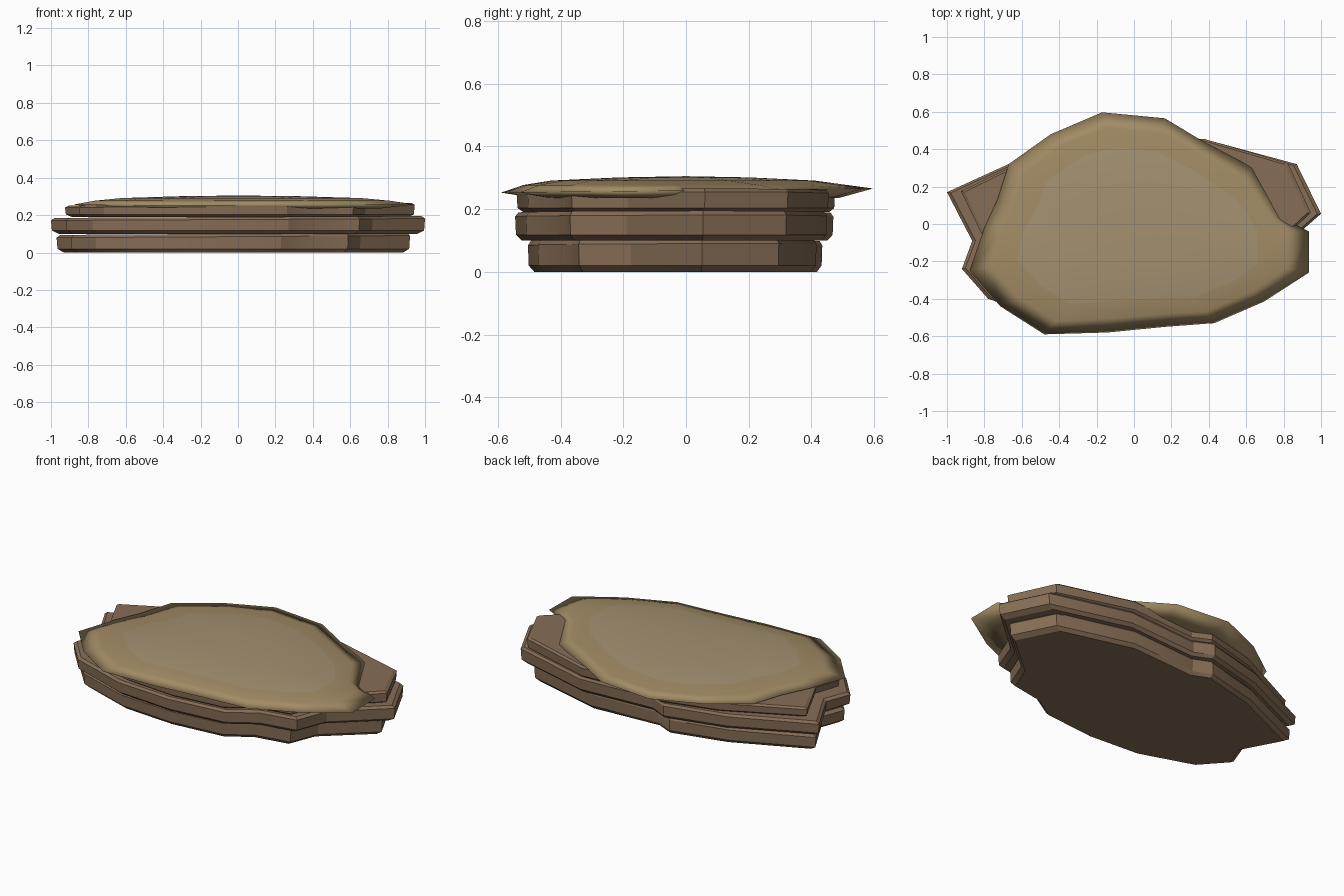
import bpy, bmesh, math

if "Cube" in bpy.data.objects:
    bpy.data.objects.remove(bpy.data.objects["Cube"])


def material(name, color):
    m = bpy.data.materials.new(name)
    m.diffuse_color = (*color, 1)
    m.use_nodes = True
    m.node_tree.nodes["Principled BSDF"].inputs["Base Color"].default_value = m.diffuse_color
    return m


def skin(bm, rings):
    """Bridge successive closed rings of points; return vertex rings and quads."""
    vr = [[bm.verts.new(p) for p in ring] for ring in rings]
    quads = []
    for a, b in zip(vr, vr[1:]):
        n = len(a)
        quads.append([bm.faces.new((a[i], a[(i + 1) % n], b[(i + 1) % n], b[i]))
                      for i in range(n)])
    return vr, quads


def finish(bm, name, mats, angle):
    bmesh.ops.recalc_face_normals(bm, faces=bm.faces)
    me = bpy.data.meshes.new(name)
    bm.to_mesh(me)
    bm.free()
    for m in mats:
        me.materials.append(m)
    ob = bpy.data.objects.new(name, me)
    bpy.context.collection.objects.link(ob)
    bpy.ops.object.select_all(action='DESELECT')
    ob.select_set(True)
    bpy.context.view_layer.objects.active = ob
    bpy.ops.object.shade_smooth_by_angle(angle=math.radians(angle))
    return ob


stone = material("brown_stone", (0.24, 0.155, 0.092))
rim = material("sandy_rim", (0.36, 0.26, 0.13))
sand = material("pale_sand", (0.37, 0.285, 0.165))

# Shared notched outline of the stone slabs
OUTLINE = [(-1, .17), (-.865, -.09), (-.92, -.24), (-.78, -.40), (-.43, -.52),
           (-.08, -.545), (.27, -.51), (.43, -.41), (.65, -.37), (.72, -.19),
           (1, .055), (.87, .32), (.39, .45), (-.07, .42), (-.18, .47), (-.54, .38)]


def slab(name, z0, z1, sx, sy, dx, dy, tilt):
    base = [(x * sx + dx, y * sy + dy) for x, y in OUTLINE]
    h = z1 - z0

    def ring(inset, z, t):
        return [(x * inset, y * inset, z + t * x) for x, y in base]
    bm = bmesh.new()
    vr, _ = skin(bm, [ring(.96, z0, 0), ring(.995, z0 + .2 * h, 0),
                      ring(1, z1 - .15 * h, tilt), ring(.98, z1, tilt)])
    bm.faces.new(vr[0][::-1])
    bm.faces.new(vr[-1])
    finish(bm, name, [stone], 25)


# Three stacked layers of stone
slab("lower_slab", 0, .10, .945, .925, -.025, 0, .006)
slab("middle_slab", .10, .19, 1, 1, 0, 0, .005)
slab("upper_slab", .19, .258, .935, 1, .01, .005, .008)

# Sandy cap: overhanging rim, sloping shoulder and a pale plateau
EDGE = [(-.17, .597), (.165, .565), (.38, .435), (.63, .305), (.80, .03),
        (.935, -.04), (.935, -.26), (.695, -.415), (.43, -.53), (.165, -.55),
        (-.14, -.58), (-.48, -.59), (-.715, -.44), (-.88, -.25), (-.80, -.02),
        (-.73, .13), (-.67, .32), (-.445, .48)]
PLATEAU = [(-.11, .41), (.12, .39), (.33, .28), (.545, .135), (.62, .03),
           (.66, -.035), (.66, -.21), (.545, -.30), (.32, -.39), (.14, -.395),
           (-.08, -.41), (-.34, -.43), (-.50, -.33), (-.625, -.19), (-.59, -.035),
           (-.51, .105), (-.475, .22), (-.28, .36)]
under = [(x * .82, y * .82, .236) for x, y in EDGE]
edge = [(x, y, .259 + .011 * y) for x, y in EDGE]
shoulder = [(.55 * a + .45 * c, .55 * b + .45 * d, .277)
            for (a, b), (c, d) in zip(EDGE, PLATEAU)]
top = [(x, y, .291) for x, y in PLATEAU]
inner = [(x * .5, y * .5, .301) for x, y in PLATEAU]
bm = bmesh.new()
vr, quads = skin(bm, [under, edge, shoulder, top, inner])
bm.faces.new(vr[0][::-1])
peak = bm.verts.new((0, 0, .305))
fan = [bm.faces.new((a, b, peak)) for a, b in zip(vr[-1], vr[-1][1:] + vr[-1][:1])]
for f in quads[-1] + fan:
    f.material_index = 1
finish(bm, "sandy_cap", [rim, sand], 180)
